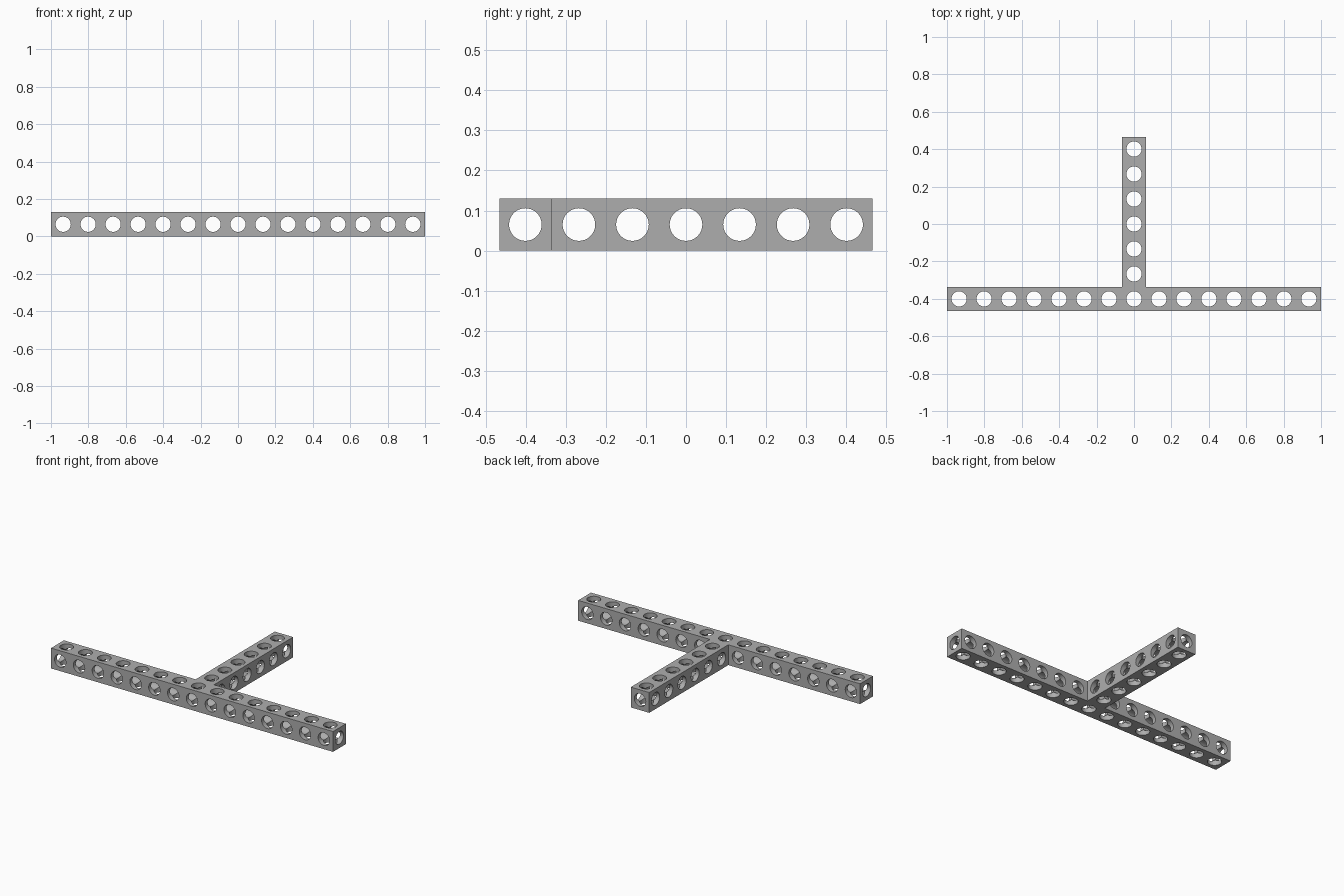
import bpy, bmesh, math
from mathutils import Matrix

if "Cube" in bpy.data.objects:
    bpy.data.objects.remove(bpy.data.objects["Cube"])

# Proportions: hole pitch, bar thickness (slightly under one pitch), hole radius
PITCH = 2 / 14.975
THICK = PITCH * 0.975
RADIUS = PITCH * 0.305
HALF = THICK / 2
BACK = 3 * PITCH + HALF
BAR_Y = -3 * PITCH

grey = bpy.data.materials.new("plain grey")
grey.use_nodes = True
colour = (0.42, 0.42, 0.42, 1)
grey.diffuse_color = colour
grey.node_tree.nodes["Principled BSDF"].inputs["Base Color"].default_value = colour


def mesh_object(name, bm):
    bmesh.ops.recalc_face_normals(bm, faces=bm.faces)
    mesh = bpy.data.meshes.new(name)
    bm.to_mesh(mesh)
    bm.free()
    mesh.materials.append(grey)
    obj = bpy.data.objects.new(name, mesh)
    bpy.context.collection.objects.link(obj)
    return obj


# T-shaped beam: half outline mirrored in x, then extruded upward
half = [(1, BAR_Y - HALF), (1, BAR_Y + HALF), (HALF, BAR_Y + HALF), (HALF, BACK)]
outline = half + [(-x, y) for x, y in reversed(half)]
bm = bmesh.new()
face = bm.faces.new([bm.verts.new((x, y, 0)) for x, y in outline])
top = bmesh.ops.extrude_face_region(bm, geom=[face])["geom"]
bmesh.ops.translate(bm, vec=(0, 0, THICK),
                    verts=[v for v in top if isinstance(v, bmesh.types.BMVert)])
beam = mesh_object("t_beam", bm)


def drill(name, centres, turn):
    """Cut a row of parallel round holes through the beam."""
    bm = bmesh.new()
    for c in centres:
        bmesh.ops.create_cone(bm, cap_ends=True, segments=32, radius1=RADIUS,
                              radius2=RADIUS, depth=2.4,
                              matrix=Matrix.Translation(c) @ turn)
    cutter = mesh_object(name, bm)
    cutter.hide_render = True
    mod = beam.modifiers.new(name, 'BOOLEAN')
    mod.object = cutter
    mod.operation = 'DIFFERENCE'
    mod.solver = 'EXACT'
    bpy.context.view_layer.objects.active = beam
    bpy.ops.object.modifier_apply(modifier=name)
    bpy.data.objects.remove(cutter)


across = [i * PITCH for i in range(-7, 8)]
along = [i * PITCH for i in range(-3, 4)]
quarter = math.pi / 2

# Vertical holes, then front-to-back and side-to-side holes;
# the last two rows also bore each bar lengthwise
drill("vertical_holes", [(x, BAR_Y, HALF) for x in across]
      + [(0, y, HALF) for y in along[1:]], Matrix.Identity(4))
drill("front_holes", [(x, 0, HALF) for x in across], Matrix.Rotation(quarter, 4, 'X'))
drill("side_holes", [(0, y, HALF) for y in along], Matrix.Rotation(quarter, 4, 'Y'))

# Smooth bores with crisp rims
bpy.ops.object.select_all(action='DESELECT')
beam.select_set(True)
bpy.context.view_layer.objects.active = beam
bpy.ops.object.shade_smooth_by_angle(angle=math.radians(30))
